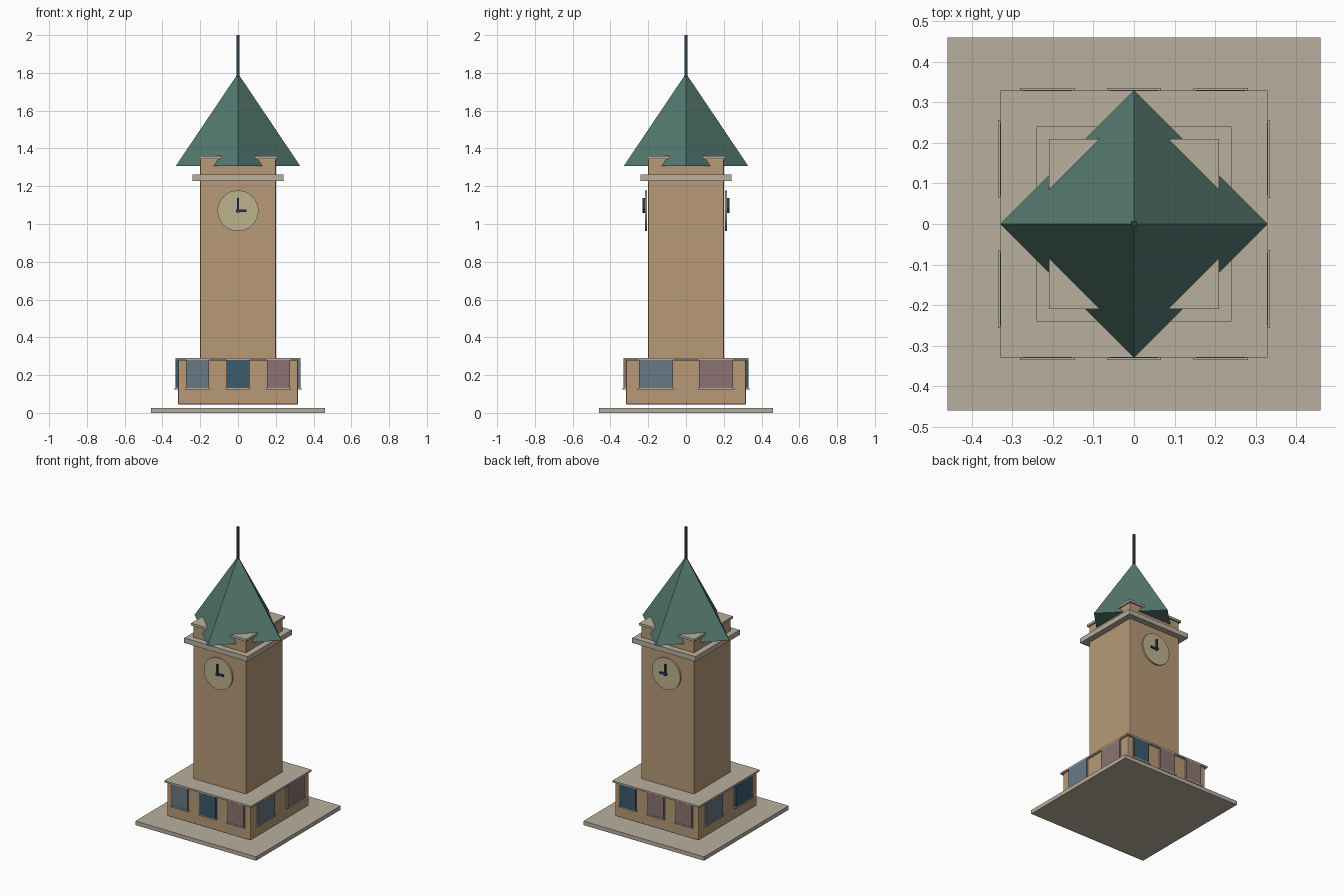
import bpy
import bmesh
from math import pi
from mathutils import Matrix

default = bpy.data.objects.get("Cube")
if default:
    bpy.data.objects.remove(default, do_unlink=True)


def material(name, hex_code):
    srgb = [int(hex_code[i:i + 2], 16) / 255 for i in (0, 2, 4)]
    lin = [c / 12.92 if c <= 0.04045 else ((c + 0.055) / 1.055) ** 2.4 for c in srgb]
    mat = bpy.data.materials.new(name)
    mat.use_nodes = True
    mat.diffuse_color = (*lin, 1)
    mat.node_tree.nodes["Principled BSDF"].inputs["Base Color"].default_value = (*lin, 1)
    return mat


TAN = material("tan brick", "B89A78")
STONE = material("grey stone", "B8AF9E")
ROOF = material("green copper", "55796F")
DIAL = material("cream dial", "BFB28E")
SLATE = material("slate blue glass", "687985")
DEEP = material("deep blue glass", "3C5B6E")
MAUVE = material("mauve glass", "8C7572")
METAL = material("dark metal", "2C3F4B")


def finish(name, bm, mat, bevel=0):
    bmesh.ops.recalc_face_normals(bm, faces=bm.faces)
    mesh = bpy.data.meshes.new(name)
    bm.to_mesh(mesh)
    bm.free()
    mesh.materials.append(mat)
    obj = bpy.data.objects.new(name, mesh)
    bpy.context.collection.objects.link(obj)
    if bevel:
        mod = obj.modifiers.new("soft_edges", "BEVEL")
        mod.width = bevel
        mod.segments = 2
    return obj


def box(name, x, y, z, mat, turn=0, bevel=0):
    """Box from (low, high) spans, turned about the tower's axis."""
    bm = bmesh.new()
    spans = (x, y, z)
    size = Matrix.Diagonal([b - a for a, b in spans] + [1])
    centre = Matrix.Translation([(a + b) / 2 for a, b in spans])
    spin = Matrix.Rotation(turn, 4, "Z")
    bmesh.ops.create_cube(bm, size=1, matrix=spin @ centre @ size)
    return finish(name, bm, mat, bevel)


def block(name, half, z, mat, bevel=0):
    return box(name, (-half, half), (-half, half), z, mat, bevel=bevel)


def cone(name, r1, r2, depth, sides, matrix, mat):
    bm = bmesh.new()
    bmesh.ops.create_cone(bm, cap_ends=True, segments=sides, radius1=r1,
                          radius2=r2, depth=depth, matrix=matrix)
    return finish(name, bm, mat)


# Stacked masonry
block("ground_slab", 0.46, (0, 0.027), STONE)
block("base_storey", 0.318, (0.045, 0.28), TAN, 0.006)
block("base_cornice", 0.33, (0.279, 0.29), STONE)
block("tower_shaft", 0.2, (0.28, 1.346), TAN, 0.004)
block("tower_cornice", 0.241, (1.228, 1.262), STONE)
block("parapet_cap", 0.21, (1.344, 1.36), STONE)

# Diamond roof with a square spire
bm = bmesh.new()
rim = [bm.verts.new(p) for p in ((0.33, 0, 1.306), (0, 0.33, 1.306),
                                 (-0.33, 0, 1.306), (0, -0.33, 1.306))]
apex = bm.verts.new((0, 0, 1.797))
bm.faces.new(rim[::-1])
for i in range(4):
    bm.faces.new((rim[i], rim[(i + 1) % 4], apex))
finish("roof", bm, ROOF)
block("spire", 0.007, (1.78, 2), METAL)

# Windows and sills, listed left to right as seen facing each wall
walls = (
    ("front", 0, 0.061, (-0.214, 0, 0.214), (SLATE, DEEP, MAUVE)),
    ("left", pi / 2, 0.09, (-0.16, 0.16), (SLATE, MAUVE)),
    ("back", pi, 0.061, (-0.214, 0, 0.214), (DEEP, MAUVE, MAUVE)),
    ("right", -pi / 2, 0.09, (-0.16, 0.16), (SLATE, DEEP)),
)
for wall, turn, half, centres, glass in walls:
    for i, (c, mat) in enumerate(zip(centres, glass), 1):
        box(f"{wall}_window_{i}", (c - half, c + half), (-0.331, -0.31),
            (0.132, 0.279), mat, turn)
        lip = half + 0.006
        box(f"{wall}_sill_{i}", (c - lip, c + lip), (-0.335, -0.31),
            (0.124, 0.133), STONE, turn)

# Clocks on the front and back, mirrored across the tower
for side, s in (("front", -1), ("back", 1)):
    def disc_at(y):
        return Matrix.Translation((0, s * y, 1.07)) @ Matrix.Rotation(pi / 2, 4, "X")

    def span(a, b):
        return tuple(sorted((s * a, s * b)))

    dial = cone(f"{side}_clock_dial", 0.108, 0.108, 0.011, 48, disc_at(0.212), DIAL)
    hub = cone(f"{side}_clock_hub", 0.011, 0.011, 0.014, 16, disc_at(0.224), METAL)
    for obj in (dial, hub):
        for poly in obj.data.polygons:
            poly.use_smooth = len(poly.vertices) == 4
    box(f"{side}_minute_hand", (-0.005, 0.005), span(0.217, 0.231), (1.065, 1.138), METAL)
    box(f"{side}_hour_hand", (-0.005, 0.045), span(0.217, 0.227), (1.064, 1.076), METAL)
